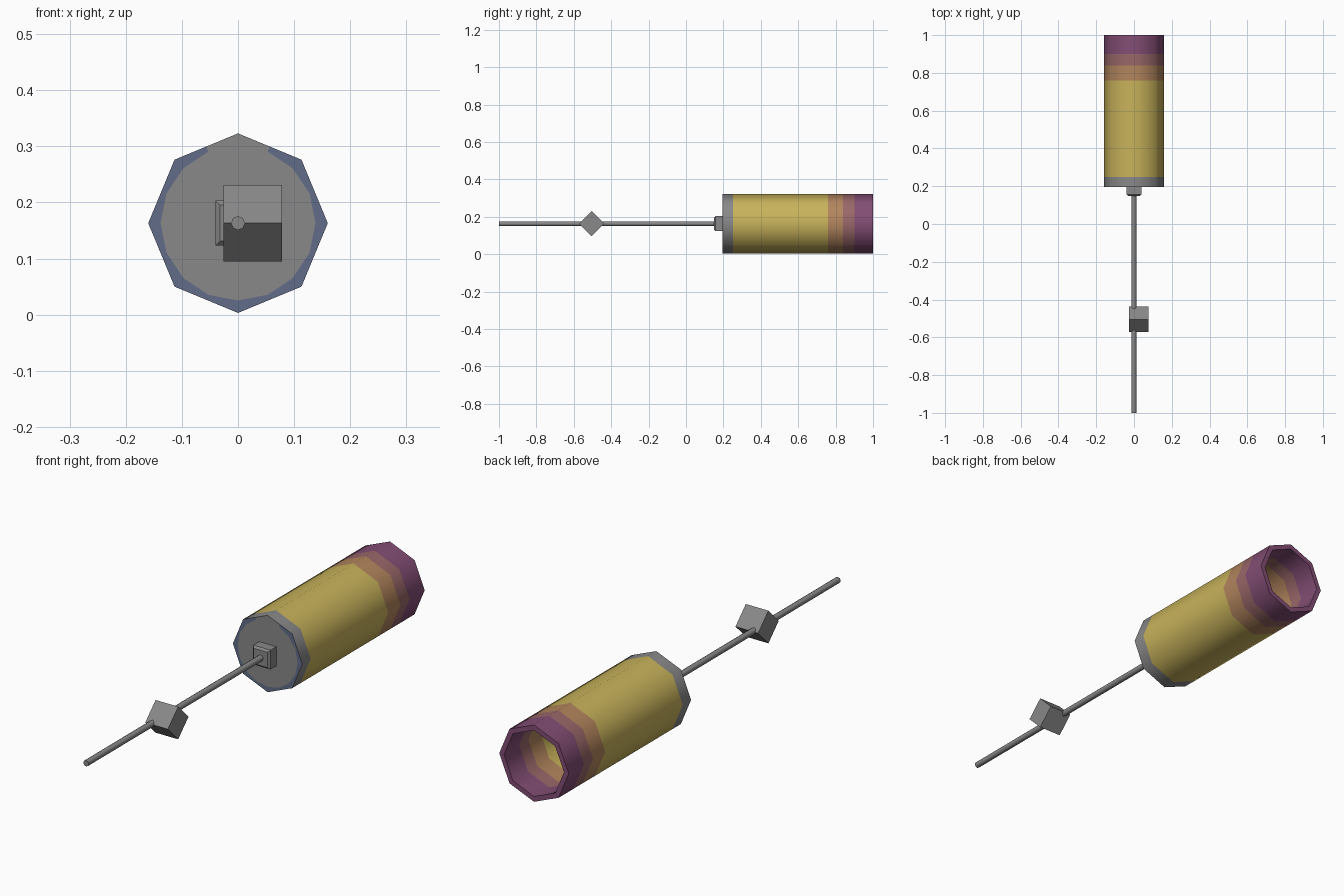
import bpy, bmesh, math
from mathutils import Matrix

if "Cube" in bpy.data.objects:
    bpy.data.objects.remove(bpy.data.objects["Cube"])

CZ = 0.163          # height of the long axis
R = 0.16            # tube radius


def material(name, rgb):
    m = bpy.data.materials.new(name)
    m.diffuse_color = (*rgb, 1)
    m.use_nodes = True
    m.node_tree.nodes["Principled BSDF"].inputs["Base Color"].default_value = m.diffuse_color
    return m


grey = material("grey", (0.25, 0.25, 0.25))
blue = material("slate blue", (0.12, 0.15, 0.25))
yellow = material("yellow", (0.58, 0.45, 0.105))
orange = material("dull orange", (0.45, 0.235, 0.11))
rose = material("rose brown", (0.32, 0.135, 0.14))
purple = material("purple", (0.225, 0.075, 0.175))


def finish(bm, name, mats, smooth=0):
    bmesh.ops.recalc_face_normals(bm, faces=bm.faces)
    me = bpy.data.meshes.new(name)
    bm.to_mesh(me)
    bm.free()
    ob = bpy.data.objects.new(name, me)
    bpy.context.collection.objects.link(ob)
    for m in mats:
        me.materials.append(m)
    if smooth:
        bpy.ops.object.select_all(action='DESELECT')
        ob.select_set(True)
        bpy.context.view_layer.objects.active = ob
        bpy.ops.object.shade_smooth_by_angle(angle=math.radians(smooth))
    return ob


def cylinder(name, sides, radius, length, matrix, smooth):
    bm = bmesh.new()
    bmesh.ops.create_cone(bm, cap_ends=True, segments=sides, radius1=radius,
                          radius2=radius, depth=length, matrix=matrix)
    return finish(bm, name, [grey], smooth)


# Open octagonal tube, coloured in bands along its length inside and out
stops = [0.195, 0.25, 0.76, 0.84, 0.90, 1.0]
profile = [(R, y) for y in stops] + [(0.138, y) for y in reversed(stops[1:])] + [(0.138, 0.21)]
bm = bmesh.new()
rings = []
for r, y in profile:
    rings.append([bm.verts.new((r * math.cos(k * math.pi / 4), y, CZ + r * math.sin(k * math.pi / 4)))
                  for k in range(8)])
for a, b in zip(rings, rings[1:]):
    for k in range(8):
        n = (k + 1) % 8
        bm.faces.new((a[k], a[n], b[n], b[k]))
bm.faces.new(rings[-1])
for f in bm.faces:
    y = f.calc_center_median().y
    f.material_index = sum(y > s for s in stops[1:5])
finish(bm, "tube", [grey, yellow, orange, rose, purple], 50)

# Front plate: grey centre with a blue rim, left grey at the very top
bm = bmesh.new()
outer, inner = [], []
for k in range(16):
    a = k * math.pi / 8
    ro = R if k % 2 == 0 else R * math.cos(math.pi / 8)
    outer.append(bm.verts.new((ro * math.cos(a), 0.195, CZ + ro * math.sin(a))))
    inner.append(bm.verts.new((0.138 * math.cos(a), 0.195, CZ + 0.138 * math.sin(a))))
for k in range(16):
    n = (k + 1) % 16
    f = bm.faces.new((outer[k], outer[n], inner[n], inner[k]))
    c = f.calc_center_median()
    f.material_index = 0 if c.z > CZ + 0.135 and abs(c.x) < 0.04 else 1
bm.faces.new(inner)
for f in bm.faces:
    f.normal_update()
    if f.normal.y > 0:
        f.normal_flip()
me_plate = bpy.data.meshes.new("front_plate")
bm.to_mesh(me_plate)
bm.free()
plate = bpy.data.objects.new("front_plate", me_plate)
bpy.context.collection.objects.link(plate)
for m in (grey, blue):
    me_plate.materials.append(m)

# Square socket that joins the rod to the tube
bm = bmesh.new()
bmesh.ops.create_cube(bm, size=1, matrix=Matrix.Translation((0, 0.174, CZ))
                      @ Matrix.Diagonal((0.08, 0.05, 0.08, 1)))
front = [e for e in bm.edges if all(v.co.y < 0.16 for v in e.verts)]
bmesh.ops.bevel(bm, geom=front, offset=0.008, segments=1, affect='EDGES')
finish(bm, "socket", [grey])

# Long thin rod along the axis
cylinder("rod", 8, 0.0125, 1.16,
         Matrix.Translation((0, -0.42, CZ)) @ Matrix.Rotation(math.pi / 2, 4, 'X'), 50)

# Diamond-section block on the rod, offset to the right
cylinder("block", 4, 0.068, 0.104,
         Matrix.Translation((0.026, -0.505, CZ)) @ Matrix.Rotation(math.pi / 2, 4, 'Y'), 0)
